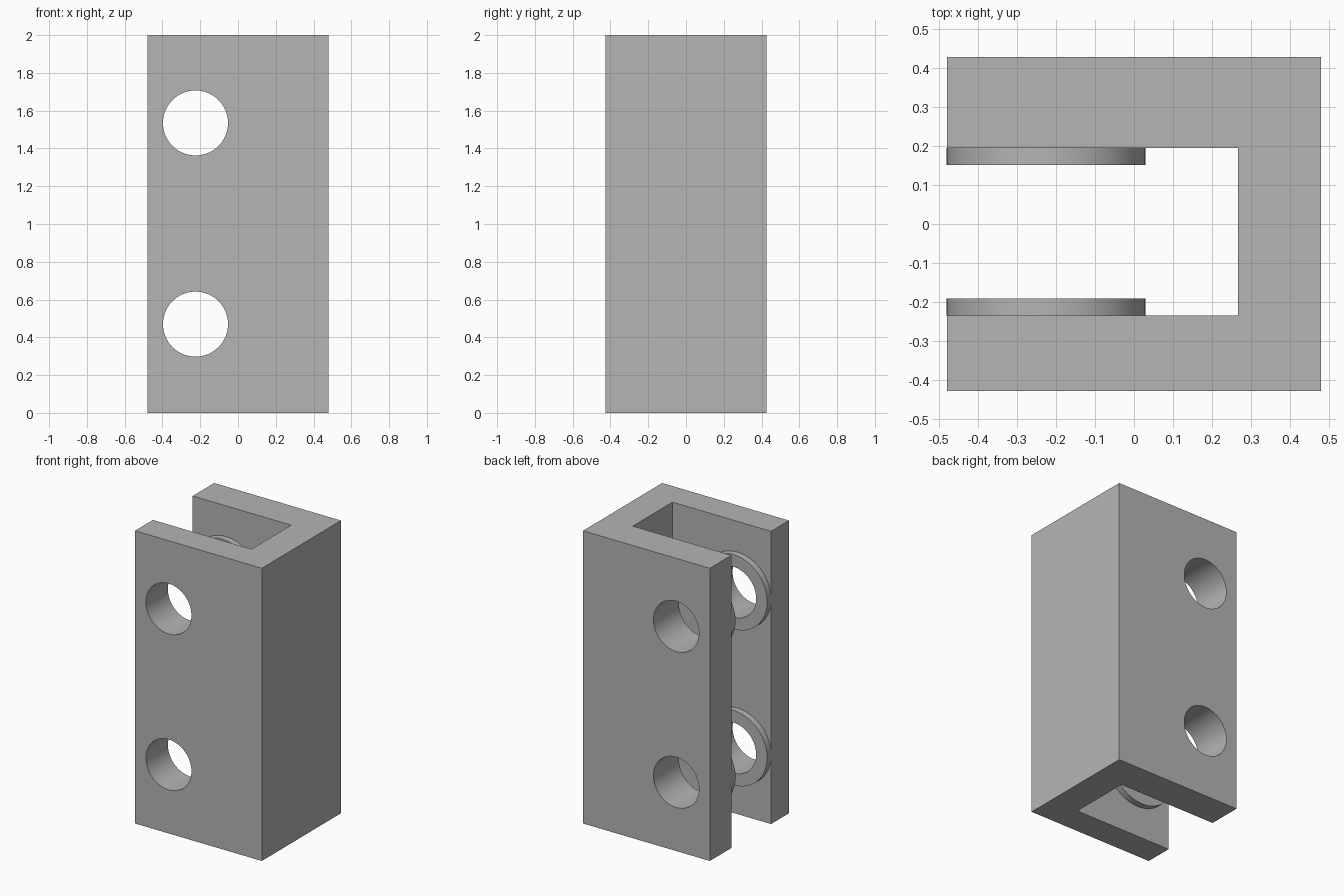
import bpy, bmesh
from math import radians, pi
from mathutils import Matrix, Vector

cube = bpy.data.objects.get("Cube")
if cube:
    bpy.data.objects.remove(cube, do_unlink=True)

W, D, H = 0.479, 0.427, 2.0                # half width, half depth, height
SLOT_X, SLOT_FRONT, SLOT_BACK = 0.266, -0.234, 0.195
HOLE_X, HOLE_R, BOSS_R, BOSS_T = -0.225, 0.172, 0.255, 0.044
HOLE_Z = {"lower": 0.47, "upper": 1.535}
SEG = 96

grey = bpy.data.materials.new("plain grey")
grey.use_nodes = True
colour = (0.46, 0.46, 0.46, 1)
grey.diffuse_color = colour
grey.node_tree.nodes["Principled BSDF"].inputs["Base Color"].default_value = colour


def make_object(name, bm):
    bmesh.ops.recalc_face_normals(bm, faces=bm.faces)
    mesh = bpy.data.meshes.new(name)
    bm.to_mesh(mesh)
    bm.free()
    mesh.materials.append(grey)
    obj = bpy.data.objects.new(name, mesh)
    bpy.context.collection.objects.link(obj)
    return obj


def select_only(obj):
    bpy.ops.object.select_all(action="DESELECT")
    obj.select_set(True)
    bpy.context.view_layer.objects.active = obj


def smooth(obj):
    select_only(obj)
    bpy.ops.object.shade_smooth_by_angle(angle=radians(30))


# U-shaped channel, open towards -x
profile = [(-W, -D), (W, -D), (W, D), (-W, D), (-W, SLOT_BACK),
           (SLOT_X, SLOT_BACK), (SLOT_X, SLOT_FRONT), (-W, SLOT_FRONT)]
bm = bmesh.new()
base = bm.faces.new([bm.verts.new((x, y, 0)) for x, y in profile])
top = bmesh.ops.extrude_face_region(bm, geom=[base])["geom"]
bmesh.ops.translate(bm, vec=(0, 0, H),
                    verts=[v for v in top if isinstance(v, bmesh.types.BMVert)])
channel = make_object("channel_body", bm)

# Cross holes through both walls
bm = bmesh.new()
for z in HOLE_Z.values():
    place = Matrix.Translation((HOLE_X, 0, z)) @ Matrix.Rotation(pi / 2, 4, "X")
    bmesh.ops.create_cone(bm, cap_ends=True, segments=SEG, radius1=HOLE_R,
                          radius2=HOLE_R, depth=4 * D, matrix=place)
cutter = make_object("hole_cutter", bm)
cutter.hide_render = True
cut = channel.modifiers.new("holes", "BOOLEAN")
cut.operation, cut.solver, cut.object = "DIFFERENCE", "EXACT", cutter
select_only(channel)
bpy.ops.object.modifier_apply(modifier=cut.name)
bpy.data.objects.remove(cutter, do_unlink=True)
smooth(channel)


# Raised rings around the holes on the inner walls
def boss(name, wall_y, direction, z):
    bm = bmesh.new()
    inner_y = wall_y + direction * BOSS_T
    section = [(HOLE_R, wall_y), (HOLE_R, inner_y), (BOSS_R, inner_y), (BOSS_R, wall_y)]
    verts = [bm.verts.new((HOLE_X + r, y, z)) for r, y in section]
    edges = [bm.edges.new((verts[i], verts[i + 1])) for i in range(3)]
    bmesh.ops.spin(bm, geom=verts + edges, cent=Vector((HOLE_X, 0, z)),
                   axis=(0, 1, 0), angle=2 * pi, steps=SEG)
    bmesh.ops.remove_doubles(bm, verts=bm.verts, dist=0.0005)
    obj = make_object(name, bm)
    # An open strip has no inside, so face the ring's flat front outwards
    flat = max(obj.data.polygons, key=lambda p: abs(p.normal.y))
    if flat.normal.y * direction < 0:
        obj.data.flip_normals()
    smooth(obj)


for level, z in HOLE_Z.items():
    boss(f"{level}_front_boss", SLOT_FRONT, 1, z)
    boss(f"{level}_back_boss", SLOT_BACK, -1, z)
